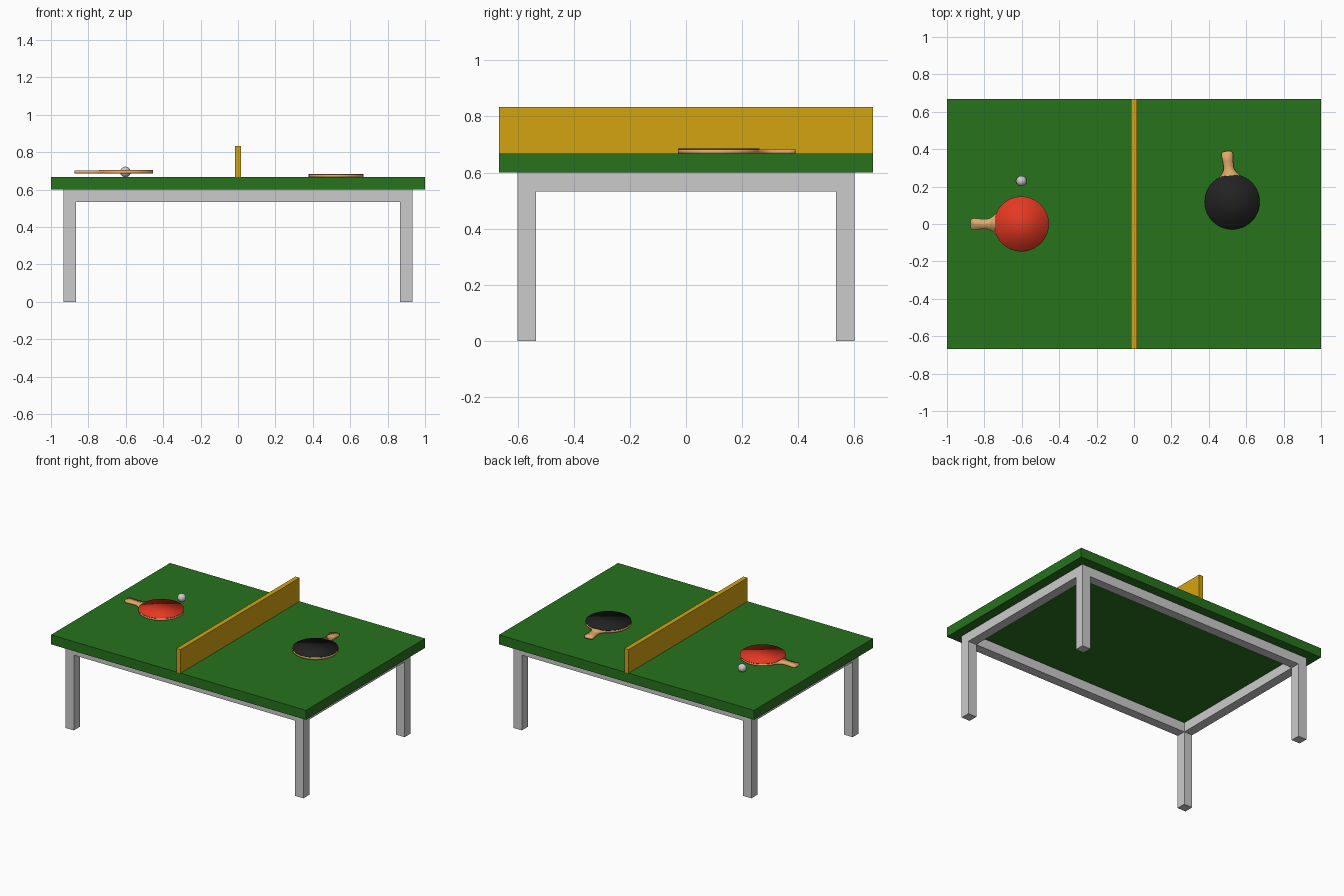
import bpy, bmesh, math
from mathutils import Matrix

if "Cube" in bpy.data.objects:
    bpy.data.objects.remove(bpy.data.objects["Cube"])


def material(name, rgb):
    m = bpy.data.materials.new(name)
    m.diffuse_color = (*rgb, 1)
    m.use_nodes = True
    m.node_tree.nodes["Principled BSDF"].inputs["Base Color"].default_value = m.diffuse_color
    return m


GREEN = material("green paint", (0.02, 0.17, 0.012))
YELLOW = material("yellow net", (0.65, 0.37, 0.005))
WOOD = material("wood", (0.73, 0.40, 0.14))
RED = material("red rubber", (0.78, 0.04, 0.015))
BLACK = material("black rubber", (0.016, 0.016, 0.016))
WHITE = material("ball plastic", (0.6, 0.6, 0.6))


def finish(name, bm, mat=None, smooth=False):
    bmesh.ops.recalc_face_normals(bm, faces=bm.faces)
    me = bpy.data.meshes.new(name)
    bm.to_mesh(me)
    bm.free()
    for p in me.polygons:
        p.use_smooth = smooth
    if mat:
        me.materials.append(mat)
    ob = bpy.data.objects.new(name, me)
    bpy.context.collection.objects.link(ob)
    return ob


def box(name, lo, hi, mat=None):
    bm = bmesh.new()
    size = [b - a for a, b in zip(lo, hi)]
    mid = [(a + b) / 2 for a, b in zip(lo, hi)]
    bmesh.ops.create_cube(bm, size=1, matrix=Matrix.Translation(mid) @ Matrix.Diagonal((*size, 1)))
    return finish(name, bm, mat)


def slab(name, outline, z0, z1, mat, matrix):
    bm = bmesh.new()
    face = bm.faces.new([bm.verts.new((x, y, z0)) for x, y in outline])
    ext = bmesh.ops.extrude_face_region(bm, geom=[face])
    verts = [v for v in ext["geom"] if isinstance(v, bmesh.types.BMVert)]
    bmesh.ops.translate(bm, vec=(0, 0, z1 - z0), verts=verts)
    ob = finish(name, bm, mat, True)
    ob.matrix_world = matrix
    return ob


# Table top and net
box("table_top", (-1, -0.667, 0.6), (1, 0.667, 0.667), GREEN)
box("net", (-0.0165, -0.667, 0.667), (0.0165, 0.667, 0.834), YELLOW)

# Legs and rails
for sx, xn in ((-1, "left"), (1, "right")):
    for sy, yn in ((-1, "front"), (1, "back")):
        x, y = sx * 0.9, sy * 0.567
        box(f"{yn}_{xn}_leg", (x - 0.033, y - 0.033, 0), (x + 0.033, y + 0.033, 0.6))
    box(f"{xn}_rail", (sx * 0.9 - 0.033, -0.534, 0.533), (sx * 0.9 + 0.033, 0.534, 0.6))
for sy, yn in ((-1, "front"), (1, "back")):
    box(f"{yn}_rail", (-0.867, sy * 0.567 - 0.033, 0.533), (0.867, sy * 0.567 + 0.033, 0.6))


# Paddles: the handle points along local -x
def paddle(name, x, y, z, angle, mat):
    r = 0.147
    n = 48
    a0 = math.radians(158)
    arc = [(r * math.cos(t), r * math.sin(t))
           for t in (-a0 + 2 * a0 * i / n for i in range(n + 1))]
    side = [(-0.152, 0.042), (-0.17, 0.030), (-0.19, 0.0265), (-0.22, 0.028),
            (-0.25, 0.031), (-0.264, 0.030), (-0.271, 0.022), (-0.273, 0.008)]
    outline = arc + side + [(px, -py) for px, py in reversed(side)]
    disc = [(max(-0.141, r * math.cos(t)), r * math.sin(t))
            for t in (2 * math.pi * i / n for i in range(n))]
    m = Matrix.Translation((x, y, z)) @ Matrix.Rotation(math.radians(angle), 4, "Z")
    slab(name + "_blade_and_handle", outline, 0, 0.0145, WOOD, m)
    slab(name + "_rubber", disc, 0.0145, 0.018, mat, m)


paddle("red_paddle", -0.602, 0, 0.687, 0, RED)
paddle("black_paddle", 0.525, 0.118, 0.667, -84, BLACK)

# Ball
bm = bmesh.new()
bmesh.ops.create_uvsphere(bm, u_segments=32, v_segments=16, radius=0.028,
                          matrix=Matrix.Translation((-0.602, 0.23, 0.695)))
finish("ball", bm, WHITE, True)
